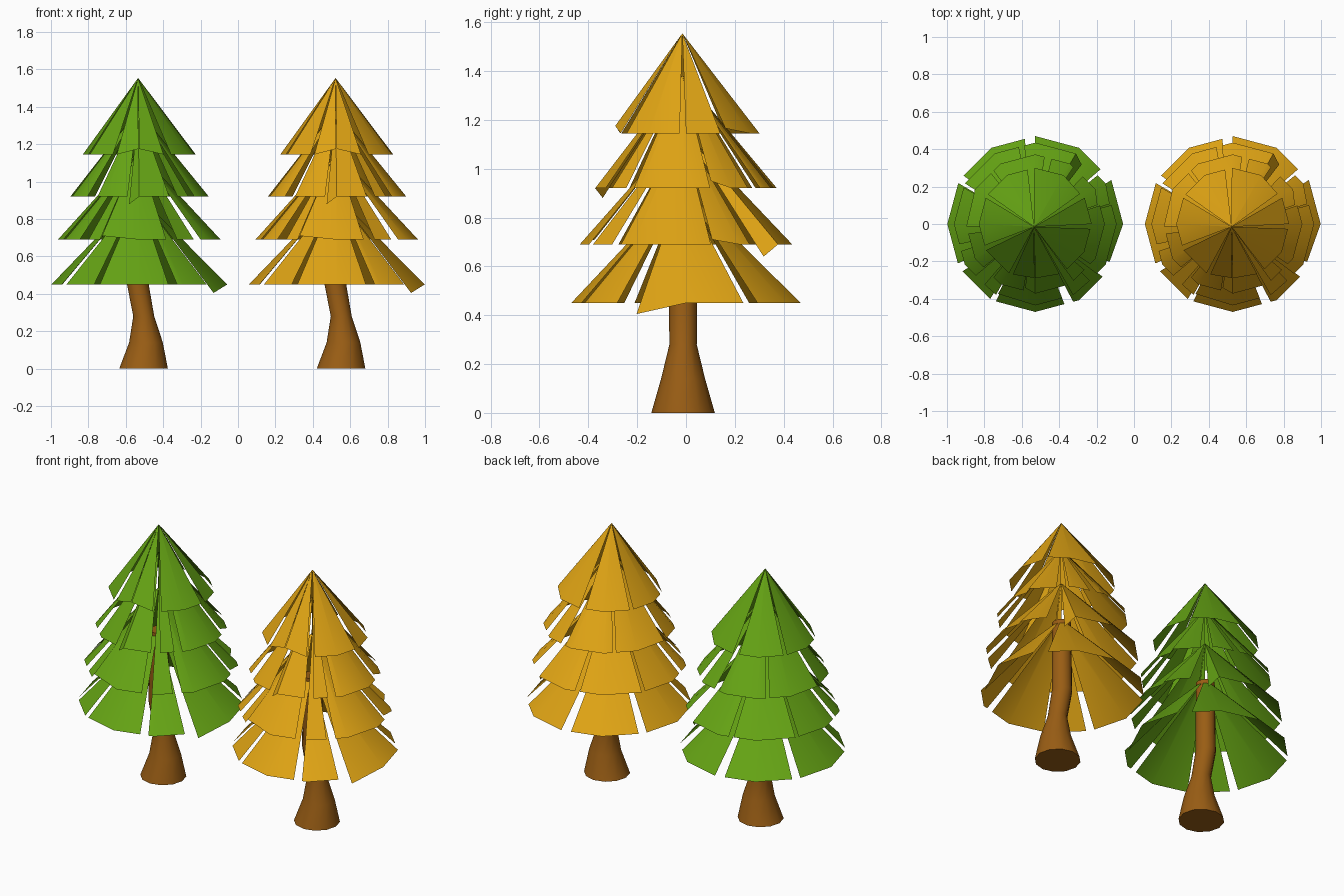
import bpy, bmesh, math

if "Cube" in bpy.data.objects:
    bpy.data.objects.remove(bpy.data.objects["Cube"])


def material(name, rgb):
    m = bpy.data.materials.new(name)
    m.diffuse_color = (*rgb, 1)
    m.use_nodes = True
    m.node_tree.nodes["Principled BSDF"].inputs["Base Color"].default_value = m.diffuse_color
    return m


GREEN = material("leaf green", (0.13, 0.37, 0.007))
YELLOW = material("autumn yellow", (0.74, 0.37, 0.007))
BROWN = material("bark brown", (0.32, 0.11, 0.007))


def finish(name, bm, mat, x):
    me = bpy.data.meshes.new(name)
    for f in bm.faces:
        f.smooth = True
    bm.to_mesh(me)
    bm.free()
    ob = bpy.data.objects.new(name, me)
    ob.location.x = x
    me.materials.append(mat)
    bpy.context.collection.objects.link(ob)
    # keep the cut edges of the trunk caps crisp
    bpy.ops.object.select_all(action='DESELECT')
    ob.select_set(True)
    bpy.context.view_layer.objects.active = ob
    bpy.ops.object.shade_smooth_by_angle(angle=math.radians(40))
    return ob


# Branch tier: a 12-sided cone slit into petals.
# Each petal is (start angle, end angle, start drop, end drop).
def tier(name, mat, x, radius, rim_z, top_z, petals, top_r=0.004):
    bm = bmesh.new()
    for a0, a1, d0, d1 in petals:
        mids = [a for a in range(-360, 361, 30) if a0 + 2 < a < a1 - 2]
        angles = [a0] + mids + [a1]
        low, high = [], []
        for a in angles:
            drop = d0 if a == a0 else d1 if a == a1 else 0
            r = radius * math.cos(math.radians(15)) / math.cos(math.radians(a % 30 - 15))
            r -= abs(drop) * 0.4
            c, s = math.cos(math.radians(a)), math.sin(math.radians(a))
            low.append(bm.verts.new((r * c, r * s, rim_z - drop)))
            high.append(bm.verts.new((-0.006 + top_r * c, -0.015 + top_r * s, top_z)))
        for i in range(len(angles) - 1):
            bm.faces.new((low[i], low[i + 1], high[i + 1], high[i]))
    finish(name, bm, mat, x)


# Trunk: flared, bent tube through rings of (x, y, z, radius)
RINGS = [(0.023, -0.012, 0, 0.13), (0.036, -0.012, 0.14, 0.09), (0.024, -0.012, 0.28, 0.056),
         (-0.009, -0.012, 0.46, 0.058), (-0.006, -0.012, 0.9, 0.054)]


def trunk(name, x):
    n = 12
    bm = bmesh.new()
    loops = [[bm.verts.new((cx + r * math.cos(2 * math.pi * i / n),
                            cy + r * math.sin(2 * math.pi * i / n), z)) for i in range(n)]
             for cx, cy, z, r in RINGS]
    for a, b in zip(loops, loops[1:]):
        for i in range(n):
            j = (i + 1) % n
            bm.faces.new((a[i], a[j], b[j], b[i]))
    bm.faces.new(loops[0][::-1])
    bm.faces.new(loops[-1])
    finish(name, bm, BROWN, x)


# rim radius, rim height, top height, top radius, petals
TIERS = [
    (0.47, 0.45, 0.88, 0.05, [(-117, -70, 0, 0), (-64, -38, 0, 0), (-27, 30, 0.045, 0),
                              (40, 90, 0, 0), (97, 146, 0, 0), (152, 207, 0, 0),
                              (213, 239, 0, 0)]),
    (0.435, 0.69, 1.16, 0.004, [(-118, -70, -0.02, 0), (-62, -46, 0, 0), (-39, 14, 0, 0),
                                (15, 38, -0.02, 0), (52, 98, 0.05, 0), (102, 150, 0, 0),
                                (153, 195, 0, 0), (200, 221, 0, 0), (230, 241, 0, 0)]),
    (0.372, 0.92, 1.38, 0.004, [(-99, -64, 0.04, 0), (-56, -43, 0, 0), (-36, 16, 0, 0),
                                (17, 45, -0.03, 0), (56, 76, 0, 0), (82, 128, 0, 0),
                                (131, 182, 0, 0), (188, 220, 0, 0), (232, 260, 0, 0)]),
    (0.302, 1.145, 1.553, 0.001, [(-114, -91, 0, -0.03), (-90, -64, -0.03, 0), (-55, -5, 0, 0),
                                  (0, 28, 0, 0), (34, 91, -0.02, 0), (98, 148, 0, 0),
                                  (152, 203, 0, 0), (208, 242, 0, 0)]),
]

for label, mat, x in (("green_tree", GREEN, -0.528), ("yellow_tree", YELLOW, 0.528)):
    trunk(label + "_trunk", x)
    for k, (r, z, top, tr, petals) in enumerate(TIERS):
        tier(f"{label}_branches_{k + 1}", mat, x, r, z, top, petals, tr)
